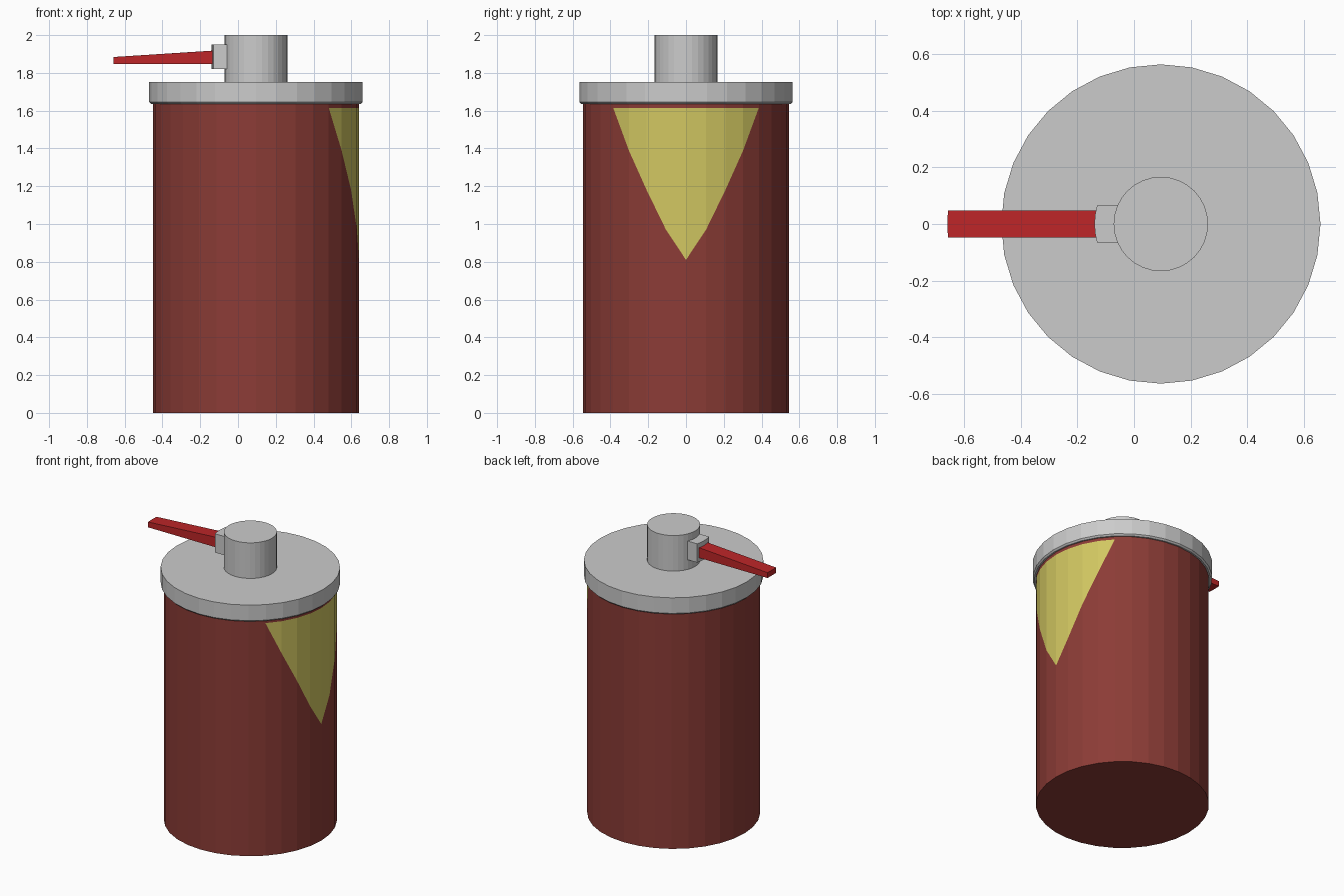
import bpy, bmesh
from math import cos, sin, pi, sqrt

if "Cube" in bpy.data.objects:
    bpy.data.objects.remove(bpy.data.objects["Cube"])

CX = 0.095   # axis of the canister
N = 32


def material(name, color):
    m = bpy.data.materials.new(name)
    m.diffuse_color = (*color, 1)
    m.use_nodes = True
    m.node_tree.nodes["Principled BSDF"].inputs["Base Color"].default_value = m.diffuse_color
    return m


def finish(name, bm, *mats):
    bmesh.ops.remove_doubles(bm, verts=bm.verts, dist=1e-5)
    bmesh.ops.recalc_face_normals(bm, faces=bm.faces)
    me = bpy.data.meshes.new(name)
    bm.to_mesh(me)
    bm.free()
    for m in mats:
        me.materials.append(m)
    ob = bpy.data.objects.new(name, me)
    bpy.context.collection.objects.link(ob)
    return ob


def ring_point(r, i, z):
    a = 2 * pi * i / N
    return (CX + r * cos(a), r * sin(a), z)


def lathe(name, profile):
    """Closed solid of revolution from (radius, z) points, bottom to top."""
    bm = bmesh.new()
    rings = [[bm.verts.new(ring_point(r, i, z)) for i in range(N)] for r, z in profile]
    bm.faces.new(rings[0])
    bm.faces.new(rings[-1])
    for lo, hi in zip(rings, rings[1:]):
        for i in range(N):
            j = (i + 1) % N
            bm.faces.new((lo[i], lo[j], hi[j], hi[i]))
    return finish(name, bm)


def arc_block(name, r0, r1, half_w, z_in, z_out, mats=(), steps=4):
    """Block pointing to -x whose end faces follow arcs about the axis."""
    bm = bmesh.new()
    rows = []
    for k in range(steps + 1):
        y = half_w * (2 * k / steps - 1)
        xi, xo = CX - sqrt(r0**2 - y**2), CX - sqrt(r1**2 - y**2)
        pts = [(xi, y, z_in[0]), (xo, y, z_out[0]), (xo, y, z_out[1]), (xi, y, z_in[1])]
        rows.append([bm.verts.new(p) for p in pts])
    bm.faces.new(rows[0])
    bm.faces.new(rows[-1])
    for a, b in zip(rows, rows[1:]):
        for k in range(4):
            j = (k + 1) % 4
            bm.faces.new((a[k], a[j], b[j], b[k]))
    return finish(name, bm, *mats)


dark_red = material("dark_red", (0.26, 0.045, 0.037))
yellow = material("yellow", (0.64, 0.57, 0.12))
bright_red = material("bright_red", (0.51, 0.019, 0.021))

# Body with a yellow pointed patch on the +x side
R, TOP, PATCH_TOP = 0.545, 1.64, 1.615
edge = [0.81, 0.97, 1.18, 1.39, PATCH_TOP]   # patch lower edge, by column
bm = bmesh.new()


def panel(i, j, lo, hi, mat):
    pts = [ring_point(R, i, lo[0]), ring_point(R, j, lo[1]),
           ring_point(R, j, hi[1]), ring_point(R, i, hi[0])]
    pts = list(dict.fromkeys(pts))
    bm.faces.new([bm.verts.new(p) for p in pts]).material_index = mat


for i in range(-N // 2, N // 2):
    j = i + 1
    mid = (PATCH_TOP, PATCH_TOP)
    low = tuple(edge[min(abs(k), 4)] for k in (i, j))
    panel(i, j, (0, 0), low, 0)
    if low != mid:
        panel(i, j, low, mid, 1)
    panel(i, j, mid, (TOP, TOP), 0)
for z in (0, TOP):
    bm.faces.new([bm.verts.new(ring_point(R, i, z)) for i in range(-N // 2, N // 2)])
finish("body", bm, dark_red, yellow)

# Lid with a slightly chamfered lower rim, and the cap on top
lathe("lid", [(0.555, 1.635), (0.565, 1.645), (0.565, 1.753)])
lathe("cap", [(0.167, 1.75), (0.167, 2.0)])

# Lever and its mount
arc_block("lever_mount", 0.155, 0.235, 0.065, (1.82, 1.95), (1.82, 1.95))
arc_block("lever", 0.225, 0.755, 0.047, (1.847, 1.918), (1.847, 1.884), [bright_red])
